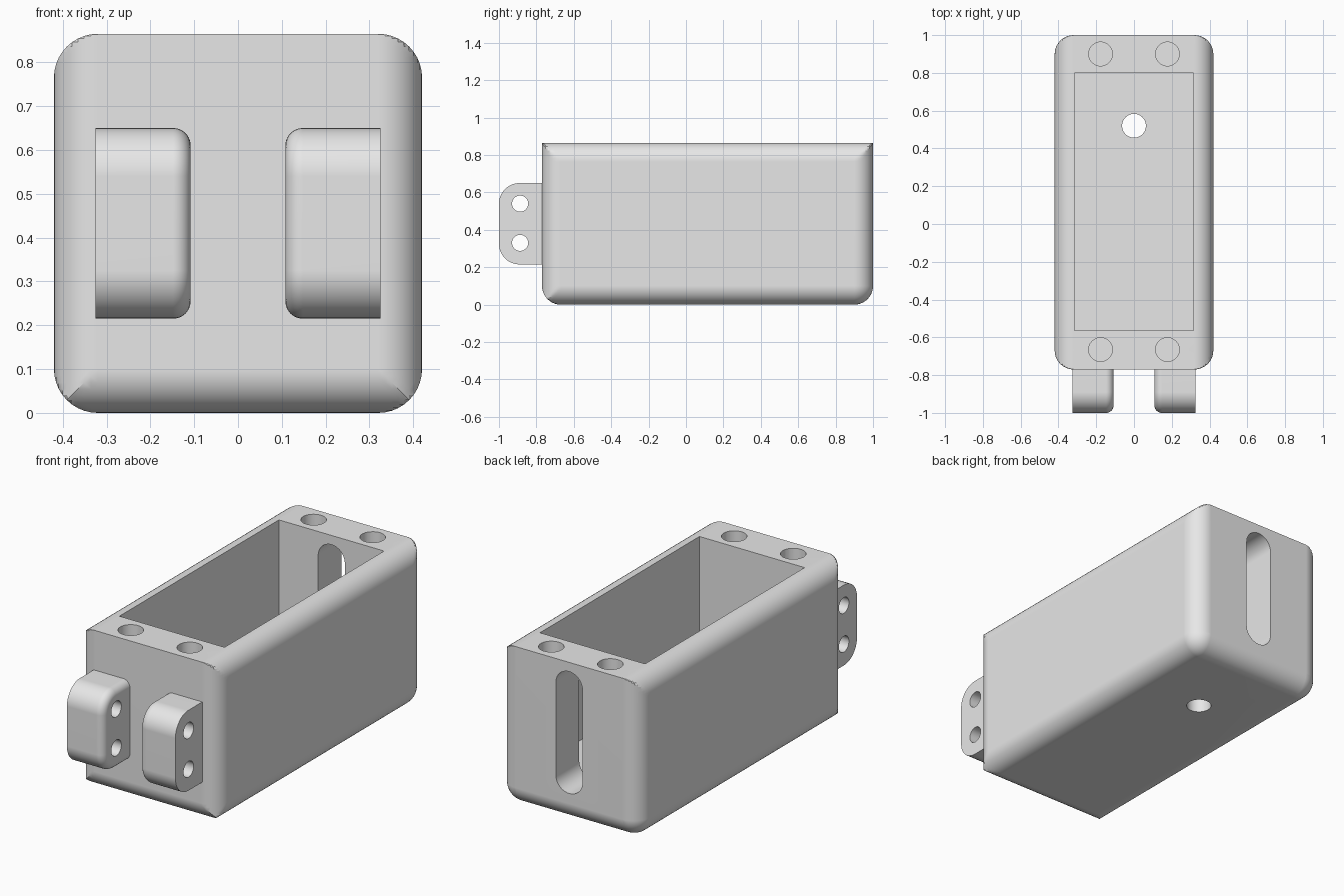
import bpy
import bmesh
from math import sin, cos, pi, radians

cube = bpy.data.objects.get("Cube")
if cube:
    bpy.data.objects.remove(cube, do_unlink=True)

STEPS = 10
ARC = [i / STEPS * pi / 2 for i in range(STEPS + 1)]

grey = bpy.data.materials.new("plain grey")
grey.use_nodes = True
grey.diffuse_color = (0.8, 0.8, 0.8, 1)
grey.node_tree.nodes["Principled BSDF"].inputs["Base Color"].default_value = (0.8, 0.8, 0.8, 1)


def rounded_rect(u0, u1, v0, v1, radii):
    """Outline with corner radii in the order low-low, high-low, high-high, low-high."""
    a, b, c, d = radii
    corners = [(u0 + a, v0 + a, a, 2), (u1 - b, v0 + b, b, 3),
               (u1 - c, v1 - c, c, 0), (u0 + d, v1 - d, d, 1)]
    return [(cu + r * cos(t + q * pi / 2), cv + r * sin(t + q * pi / 2))
            for cu, cv, r, q in corners for t in ARC]


def loft(name, rings):
    """Closed solid through a list of matching outlines."""
    bm = bmesh.new()
    rows = [[bm.verts.new(p) for p in ring] for ring in rings]
    count = len(rows[0])
    for low, high in zip(rows, rows[1:]):
        for i in range(count):
            j = (i + 1) % count
            bm.faces.new((low[i], low[j], high[j], high[i]))
    bm.faces.new(rows[0])
    bm.faces.new(rows[-1])
    bmesh.ops.remove_doubles(bm, verts=bm.verts, dist=1e-5)
    bmesh.ops.recalc_face_normals(bm, faces=bm.faces)
    mesh = bpy.data.meshes.new(name)
    bm.to_mesh(mesh)
    bm.free()
    mesh.materials.append(grey)
    obj = bpy.data.objects.new(name, mesh)
    bpy.context.collection.objects.link(obj)
    return obj


def prism(outline, axis, start, end):
    """Cutter: a flat outline pushed along one axis."""
    place = {"x": lambda u, v, w: (w, u, v),
             "y": lambda u, v, w: (u, w, v),
             "z": lambda u, v, w: (u, v, w)}[axis]
    obj = loft("cutter", [[place(u, v, w) for u, v in outline] for w in (start, end)])
    obj.hide_render = True
    return obj


def circle(u, v, r):
    return rounded_rect(u - r, u + r, v - r, v + r, [r] * 4)


def finish(obj, cutters):
    """Cut the openings, then shade smooth with sharp edges kept."""
    bpy.ops.object.select_all(action="DESELECT")
    bpy.context.view_layer.objects.active = obj
    obj.select_set(True)
    for cutter in cutters:
        mod = obj.modifiers.new("opening", "BOOLEAN")
        mod.operation = "DIFFERENCE"
        mod.solver = "EXACT"
        mod.object = cutter
        bpy.ops.object.modifier_apply(modifier=mod.name)
        bpy.data.objects.remove(cutter, do_unlink=True)
    bpy.ops.object.shade_smooth_by_angle(angle=radians(25))
    weighted = obj.modifiers.new("even shading", "WEIGHTED_NORMAL")
    weighted.keep_sharp = True


# Body: mitred fillets at the front and top, ball corners at the lower back
W, H, FRONT, BACK, R = 0.42, 0.865, -0.77, 1.0, 0.1
outline = rounded_rect(-W, W, 0, H, [R] * 4)


def clamp(x, limit):
    return max(-limit, min(limit, x))


def front_ring(t):
    d, y = R * (1 - cos(t)), FRONT + R * (1 - sin(t))
    return [(clamp(x, W - d), y, max(z, d)) for x, z in outline]


def back_ring(t):
    d, y = R * (1 - cos(t)), BACK - R * (1 - sin(t))
    ring = []
    for x, z in outline:
        if z < R:
            cx = clamp(x, W - R)
            ring.append((cx + (x - cx) * cos(t), y, R + (z - R) * cos(t)))
        else:
            ring.append((clamp(x, W - d), y, z))
    return ring


body = loft("body", [front_ring(t) for t in reversed(ARC)] + [back_ring(t) for t in ARC])

# Body openings: cavity, back slot, floor hole and four screw holes
FLOOR = 0.15
openings = [
    prism(rounded_rect(-0.315, 0.315, -0.565, 0.8, [0] * 4), "z", FLOOR, 1.0),
    prism(rounded_rect(-0.08, 0.08, 0.155, 0.815, [0.08] * 4), "y", 0.7, 1.1),
    prism(circle(0, 0.52, 0.063), "z", -0.1, 0.3),
]
for y in (-0.665, 0.9):
    for x in (-0.177, 0.177):
        openings.append(prism(circle(x, y, 0.063), "z", 0.45, 1.0))
finish(body, openings)


# Hinge lugs: rounded nose, soft inner rim, sharp outer rim
def lug(name, side):
    inner, outer, soft, nose = 0.108, 0.325, 0.04, 0.11

    def ring(x, d):
        r = nose - d
        return [(side * x, y, z) for y, z in
                rounded_rect(-1 + d, FRONT + 0.01, 0.215 + d, 0.65 - d, [r, 0, 0, r])]

    rings = [ring(inner + soft * (1 - sin(t)), soft * (1 - cos(t))) for t in reversed(ARC)]
    obj = loft(name, rings + [ring(outer, 0)])
    finish(obj, [prism(circle(-0.887, z, 0.043), "x", -0.5, 0.5) for z in (0.33, 0.54)])


lug("left_lug", 1)
lug("right_lug", -1)
